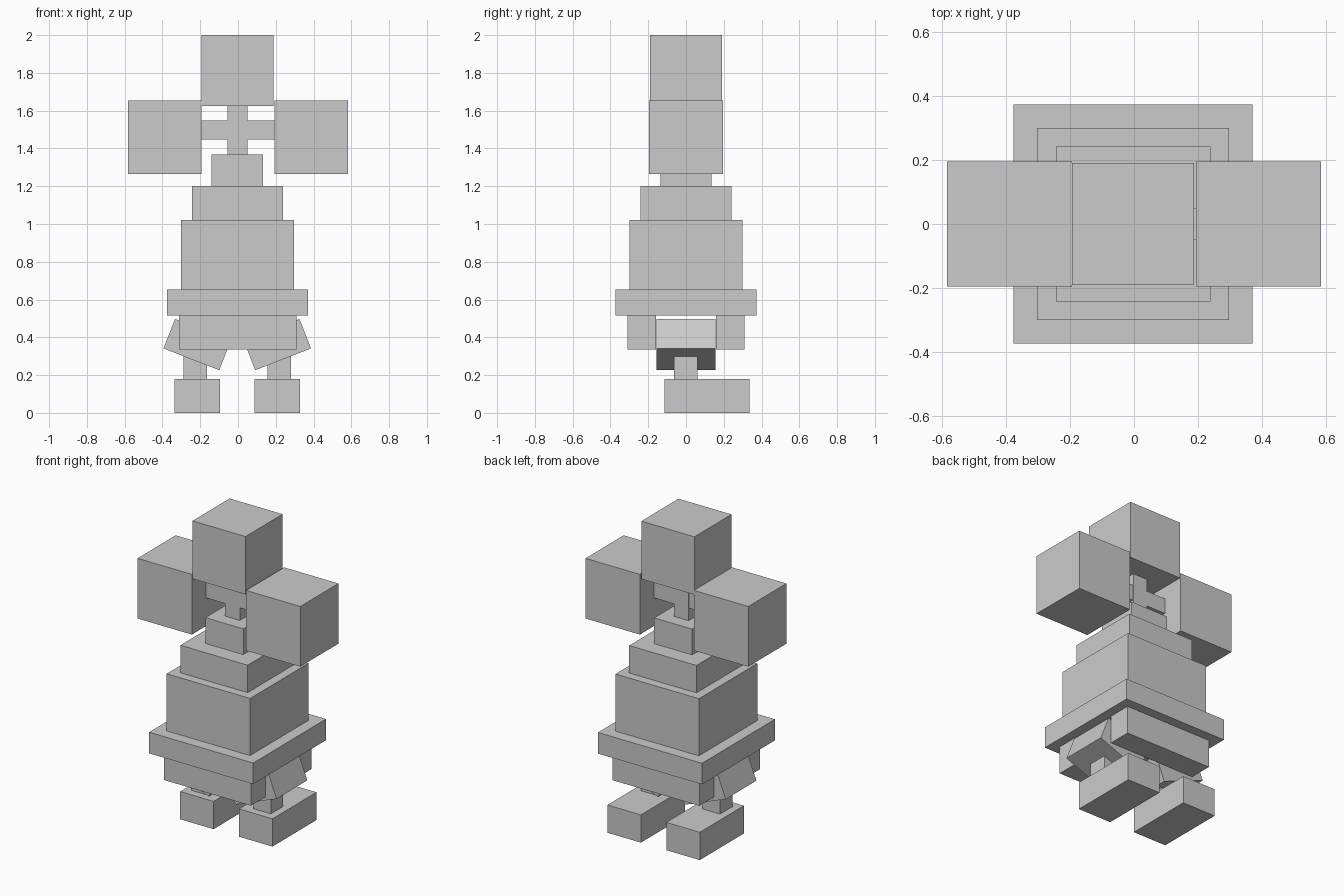
import bpy
import math

default = bpy.data.objects.get("Cube")
if default:
    bpy.data.objects.remove(default, do_unlink=True)

# Single flat colour
grey = bpy.data.materials.new("light_grey")
grey.use_nodes = True
colour = (0.6, 0.6, 0.6, 1)
grey.diffuse_color = colour
grey.node_tree.nodes["Principled BSDF"].inputs["Base Color"].default_value = colour


def box(name, x, y, z, tilt=0):
    """Box from (low, high) ranges on each axis, tilted about y in degrees."""
    ranges = (x, y, z)
    centre = [(low + high) / 2 for low, high in ranges]
    bpy.ops.mesh.primitive_cube_add(size=1, location=centre)
    part = bpy.context.object
    part.name = name
    part.scale = [high - low for low, high in ranges]
    part.rotation_euler.y = math.radians(tilt)
    part.data.materials.append(grey)
    return part


def block(name, half, low, high):
    """Square block on the central axis."""
    return box(name, (-half, half), (-half, half), (low, high))


# Stacked body, from the hip ring up to the head
for obj in (
    block("hip_ring", 0.373, 0.515, 0.652),
    block("torso", 0.299, 0.652, 1.022),
    block("shoulders", 0.241, 1.022, 1.2),
    block("collar", 0.136, 1.2, 1.367),
    block("neck", 0.052, 1.367, 1.625),
    block("head", 0.19, 1.625, 2.0),
):
    obj.location.x -= 0.003

# Bar that carries the side blocks
box("cross_bar", (-0.2, 0.2), (-0.05, 0.05), (1.447, 1.547))

# Front and back hip plates
for name, side in (("front_plate", -1), ("back_plate", 1)):
    box(name, (-0.313, 0.309), sorted((side * 0.158, side * 0.31)), (0.335, 0.515))

# Side blocks and legs, mirrored
for name, side in (("left", 1), ("right", -1)):
    def span(a, b):
        return sorted((side * a - 0.004, side * b - 0.004))

    box(name + "_side_block", sorted((side * 0.194, side * 0.583)),
        (-0.195, 0.195), (1.265, 1.655))
    # Tilted thigh slab, low on the inner side
    box(name + "_thigh", span(0.054, 0.371), (-0.157, 0.157), (0.278, 0.445),
        tilt=-21.3 * side)
    box(name + "_shin", span(0.159, 0.284), (-0.063, 0.062), (0.18, 0.36))
    box(name + "_foot", span(0.091, 0.331), (-0.114, 0.337), (0, 0.18))
